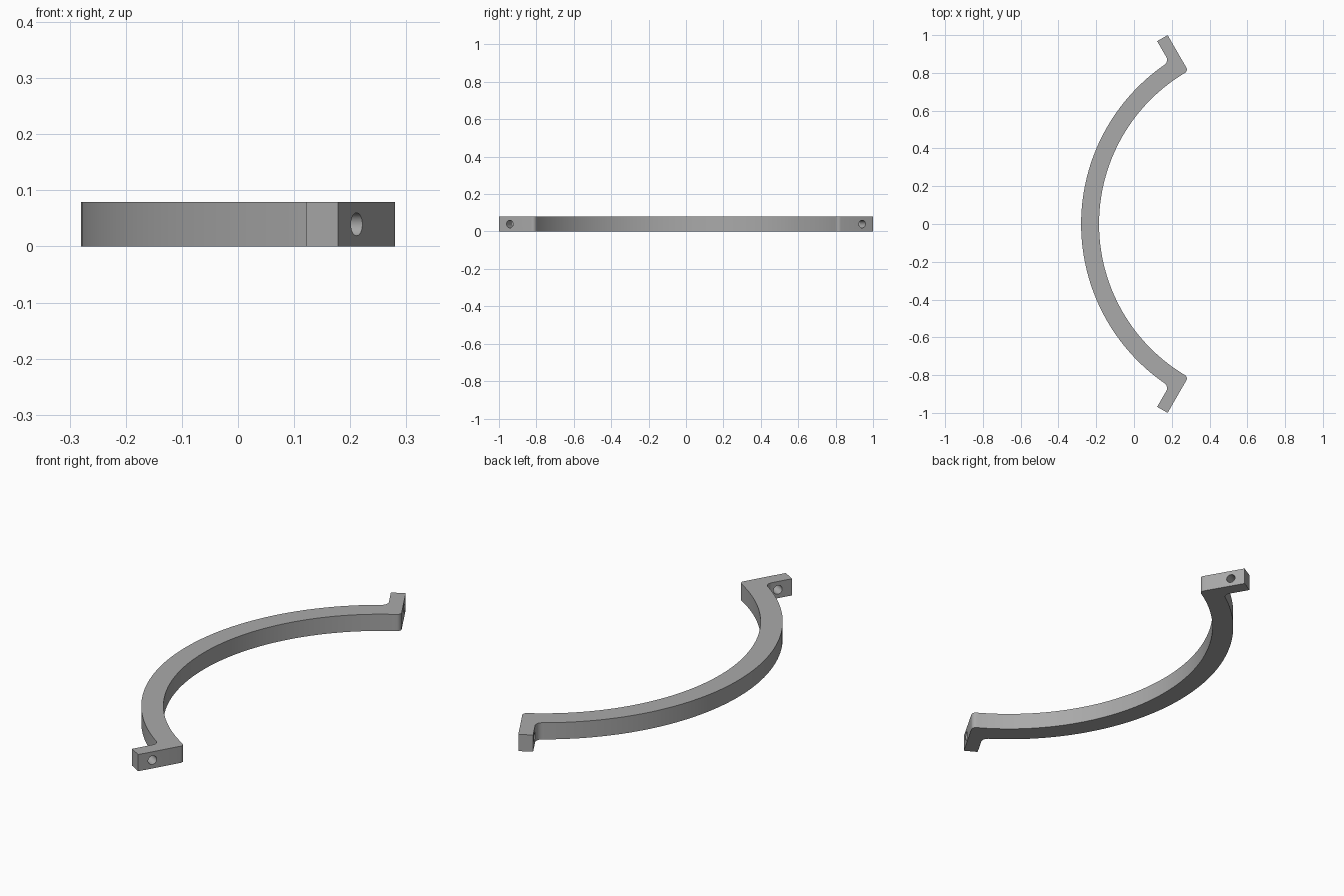
import bpy, bmesh, math
from mathutils import Vector

if "Cube" in bpy.data.objects:
    bpy.data.objects.remove(bpy.data.objects["Cube"])

HEIGHT = 0.079
INNER, OUTER, TIP = 0.931, 1.026, 1.150   # radii from the ring centre
FACE, BACK = 0.008, -0.056                # flange faces, offset from the radial line
HOLE_AT, HOLE_R = 1.083, 0.0205
STEPS = 64

centre = Vector((0.746, 0, 0))
along = Vector((-0.5, math.sqrt(0.75), 0))    # outwards along the upper flange
normal = Vector((math.sqrt(0.75), 0.5, 0))    # out of its mating face

grey = bpy.data.materials.new("grey")
grey.use_nodes = True
colour = (0.4, 0.4, 0.4, 1)
grey.diffuse_color = colour
grey.node_tree.nodes["Principled BSDF"].inputs["Base Color"].default_value = colour


def flange_point(distance, offset):
    return centre + along * distance + normal * offset


def on_ring(radius, offset):
    return flange_point(math.sqrt(radius ** 2 - offset ** 2), offset)


def flip(p):
    return Vector((p.x, -p.y, p.z))


def arc(start):
    """Points strictly between a start point and its mirror image."""
    rel = start - centre
    a = math.atan2(rel.y, rel.x)
    sweep = 2 * (math.pi - a)
    return [centre + Vector((math.cos(a + sweep * i / STEPS),
                             math.sin(a + sweep * i / STEPS), 0)) * rel.length
            for i in range(1, STEPS)]


# Outline of the half ring with a flange at each end
lip = on_ring(INNER, FACE)
root = on_ring(OUTER, BACK)
tip = [flange_point(TIP, FACE), flange_point(TIP, BACK)]
outline = ([lip] + tip + [root] + arc(root) + [flip(root)]
           + [flip(p) for p in reversed(tip)] + [flip(lip)] + arc(lip)[::-1])

bm = bmesh.new()
base = bm.faces.new([bm.verts.new(p) for p in outline])
top = bmesh.ops.extrude_face_region(bm, geom=[base])
bmesh.ops.translate(bm, vec=(0, 0, HEIGHT),
                    verts=[v for v in top["geom"] if isinstance(v, bmesh.types.BMVert)])
bmesh.ops.recalc_face_normals(bm, faces=bm.faces)


# Round the lip corners and fill the flange roots
def round_corners(point, radius):
    edges = [e for e in bm.edges
             if abs(e.verts[0].co.z - e.verts[1].co.z) > HEIGHT / 2
             and any((e.verts[0].co.xy - p.xy).length < 0.001
                     for p in (point, flip(point)))]
    bmesh.ops.bevel(bm, geom=edges, offset=radius, offset_type='OFFSET',
                    segments=6, profile=0.5, affect='EDGES')


round_corners(lip, 0.02)
round_corners(root, 0.028)

mesh = bpy.data.meshes.new("half_ring_clamp")
bm.to_mesh(mesh)
bm.free()
clamp = bpy.data.objects.new("half_ring_clamp", mesh)
bpy.context.collection.objects.link(clamp)
mesh.materials.append(grey)
bpy.context.view_layer.objects.active = clamp

# Bolt hole through each flange
for side in (1, -1):
    spot = flange_point(HOLE_AT, (FACE + BACK) / 2)
    spot.y *= side
    spot.z = HEIGHT / 2
    axis = Vector((normal.x, normal.y * side, 0))
    bpy.ops.mesh.primitive_cylinder_add(vertices=32, radius=HOLE_R, depth=0.12, location=spot,
                                        rotation=axis.to_track_quat('Z', 'Y').to_euler())
    cutter = bpy.context.object
    cutter.name = "bolt_hole_cutter"
    cutter.hide_render = True
    cutter.data.materials.append(grey)
    bpy.context.view_layer.objects.active = clamp
    cut = clamp.modifiers.new("bolt_hole", 'BOOLEAN')
    cut.operation, cut.solver, cut.object = 'DIFFERENCE', 'EXACT', cutter
    bpy.ops.object.modifier_apply(modifier=cut.name)
    bpy.data.objects.remove(cutter)

bpy.ops.object.select_all(action='DESELECT')
clamp.select_set(True)
bpy.ops.object.shade_smooth_by_angle(angle=math.radians(30))
